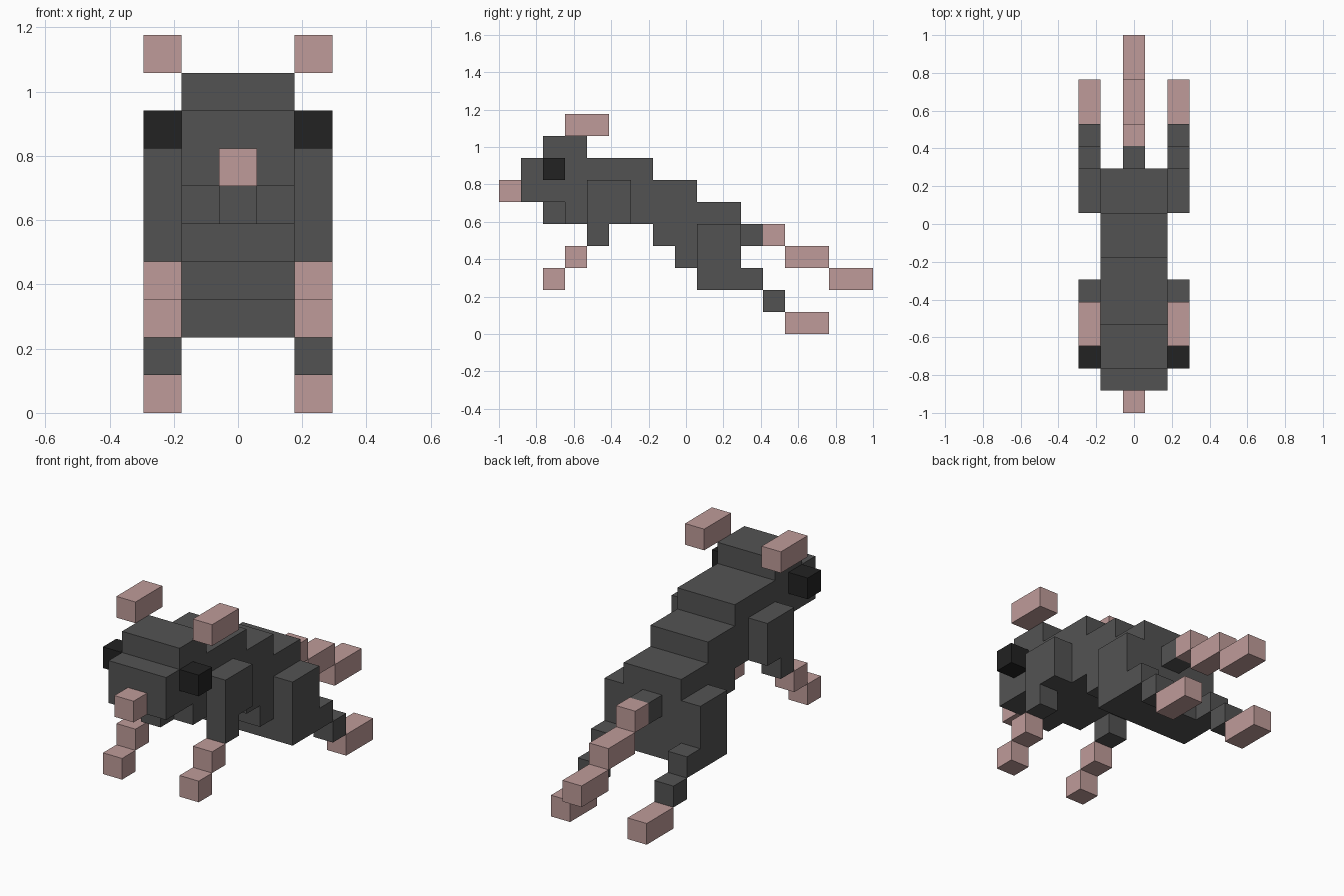
import bpy
import bmesh

cube = bpy.data.objects.get("Cube")
if cube:
    bpy.data.objects.remove(cube, do_unlink=True)

U = 2 / 17  # size of one block


def material(name, rgb):
    m = bpy.data.materials.new(name)
    m.use_nodes = True
    m.diffuse_color = (*rgb, 1)
    bsdf = next(n for n in m.node_tree.nodes if n.type == 'BSDF_PRINCIPLED')
    bsdf.inputs["Base Color"].default_value = (*rgb, 1)
    bsdf.inputs["Roughness"].default_value = 0.9
    return m


GREY = material("dark grey fur", (0.086, 0.086, 0.086))
PINK = material("pink skin", (0.52, 0.33, 0.32))
BLACK = material("black eye", (0.016, 0.016, 0.016))


def prism(name, profile, x0, x1, mat):
    """Extrude a side profile, in blocks of (y from the nose, z), from x0 to x1."""
    bm = bmesh.new()
    verts = [bm.verts.new((x0 * U, y * U - 1, z * U)) for y, z in profile]
    face = bm.faces.new(verts)
    ext = bmesh.ops.extrude_face_region(bm, geom=[face])
    moved = [v for v in ext["geom"] if isinstance(v, bmesh.types.BMVert)]
    bmesh.ops.translate(bm, vec=((x1 - x0) * U, 0, 0), verts=moved)
    bmesh.ops.recalc_face_normals(bm, faces=bm.faces)
    mesh = bpy.data.meshes.new(name)
    bm.to_mesh(mesh)
    bm.free()
    mesh.materials.append(mat)
    obj = bpy.data.objects.new(name, mesh)
    bpy.context.collection.objects.link(obj)
    return obj


def box(name, y0, y1, z0, z1, x0, x1, mat):
    return prism(name, [(y0, z0), (y1, z0), (y1, z1), (y0, z1)], x0, x1, mat)


# Stepped head, back and rump in one profile
prism("body", [(1, 6), (3, 6), (3, 5), (7, 5), (7, 4), (8, 4), (8, 3), (9, 3),
               (9, 2), (11, 2), (11, 6), (9, 6), (9, 7), (7, 7), (7, 8),
               (4, 8), (4, 9), (2, 9), (2, 8), (1, 8)], -1.5, 1.5, GREY)

# Centre line: nose, jaw and tail
box("nose", 0, 1, 6, 7, -0.5, 0.5, PINK)
box("lower_jaw", 2, 3, 5, 6, -0.5, 0.5, GREY)
box("tail_base", 11, 12, 4, 5, -0.5, 0.5, GREY)
box("tail_upper", 12, 13, 4, 5, -0.5, 0.5, PINK)
box("tail_middle", 13, 15, 3, 4, -0.5, 0.5, PINK)
box("tail_tip", 15, 17, 2, 3, -0.5, 0.5, PINK)

# Paired parts
for side, s in (("left", 1), ("right", -1)):
    x0, x1 = 1.5 * s, 2.5 * s
    box(side + "_eye", 2, 3, 7, 8, x0, x1, BLACK)
    box(side + "_ear", 3, 5, 9, 10, x0, x1, PINK)
    prism(side + "_front_leg", [(4, 4), (5, 4), (5, 5), (6, 5), (6, 7), (4, 7)],
          x0, x1, GREY)
    box(side + "_front_ankle", 3, 4, 3, 4, x0, x1, PINK)
    box(side + "_front_paw", 2, 3, 2, 3, x0, x1, PINK)
    prism(side + "_hind_leg", [(9, 2), (12, 2), (12, 3), (11, 3), (11, 5), (9, 5)],
          x0, x1, GREY)
    box(side + "_hind_ankle", 12, 13, 1, 2, x0, x1, GREY)
    box(side + "_hind_paw", 13, 15, 0, 1, x0, x1, PINK)
